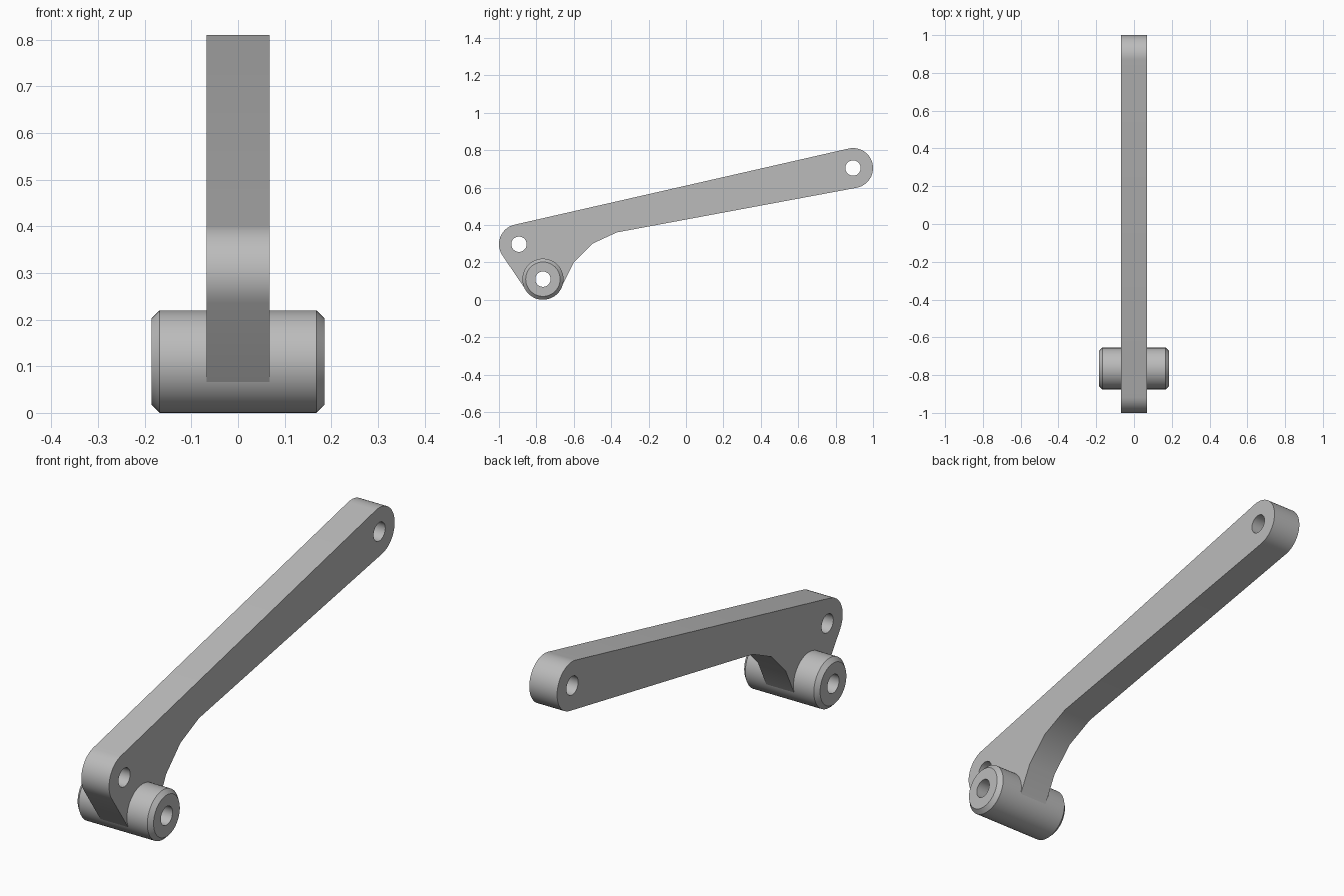
import bpy, bmesh
from math import sin, cos, pi, radians, atan2, hypot, acos
from mathutils import Matrix

if "Cube" in bpy.data.objects:
    bpy.data.objects.remove(bpy.data.objects["Cube"])

grey = bpy.data.materials.new("plain grey")
grey.use_nodes = True
colour = (0.5, 0.5, 0.5, 1)
grey.diffuse_color = colour
grey.node_tree.nodes["Principled BSDF"].inputs["Base Color"].default_value = colour

# Pivot centres in the side plane (y, z)
REAR, FRONT, BOSS = (0.893, 0.704), (-0.893, 0.297), (-0.765, 0.11)
END_R, HOLE_R, BOSS_R = 0.107, 0.041, 0.11
ARM_HALF, BOSS_HALF, CHAMFER = 0.068, 0.186, 0.018


def arc(centre, r, start, end, n):
    angles = [radians(start + (end - start) * i / n) for i in range(n + 1)]
    return [(centre[0] + r * cos(a), centre[1] + r * sin(a)) for a in angles]


def circle(centre, r, n=40):
    return arc(centre, r, 0, 360, n)[:-1]


def finish(obj):
    obj.data.materials.clear()
    obj.data.materials.append(grey)
    bpy.ops.object.select_all(action='DESELECT')
    obj.select_set(True)
    bpy.context.view_layer.objects.active = obj
    bpy.ops.object.shade_smooth_by_angle(angle=radians(30))


# Lever arm: side outline with three holes, extruded across x
outline = (arc(REAR, END_R, -79.4, 102.9, 20)
           + arc(FRONT, END_R, 102.9, 215, 14)
           + arc(BOSS, BOSS_R - 0.002, 215, 333, 14)
           + [(-0.6, 0.2), (-0.5, 0.3), (-0.37, 0.36)])
curve = bpy.data.curves.new("lever_arm", 'CURVE')
curve.dimensions = '2D'
curve.fill_mode = 'BOTH'
curve.extrude = ARM_HALF
for loop in (outline, circle(REAR, HOLE_R), circle(FRONT, HOLE_R), circle(BOSS, 0.07)):
    spline = curve.splines.new('POLY')
    spline.points.add(len(loop) - 1)
    for point, (y, z) in zip(spline.points, loop):
        point.co = (y, z, 0, 1)
    spline.use_cyclic_u = True
arm = bpy.data.objects.new("lever_arm", curve)
bpy.context.collection.objects.link(arm)
bpy.ops.object.select_all(action='DESELECT')
arm.select_set(True)
bpy.context.view_layer.objects.active = arm
bpy.ops.object.convert(target='MESH')
arm = bpy.context.view_layer.objects.active
arm.data.transform(Matrix(((0, 0, 1, 0), (1, 0, 0, 0), (0, 1, 0, 0), (0, 0, 0, 1))))
bm = bmesh.new()
bm.from_mesh(arm.data)
bmesh.ops.remove_doubles(bm, verts=bm.verts, dist=0.0001)
bmesh.ops.recalc_face_normals(bm, faces=bm.faces)
bm.to_mesh(arm.data)
bm.free()
finish(arm)

# Pivot boss: chamfered sleeve with a through bore
profile = [(-BOSS_HALF, HOLE_R), (-BOSS_HALF, BOSS_R - CHAMFER),
           (-BOSS_HALF + CHAMFER, BOSS_R), (BOSS_HALF - CHAMFER, BOSS_R),
           (BOSS_HALF, BOSS_R - CHAMFER), (BOSS_HALF, HOLE_R)]
bm = bmesh.new()
rings = [[bm.verts.new((x, y, z)) for y, z in circle(BOSS, r, 48)] for x, r in profile]
for a, b in zip(rings, rings[1:] + rings[:1]):
    for i in range(48):
        j = (i + 1) % 48
        bm.faces.new((a[i], a[j], b[j], b[i]))
bmesh.ops.recalc_face_normals(bm, faces=bm.faces)
mesh = bpy.data.meshes.new("pivot_boss")
bm.to_mesh(mesh)
bm.free()
boss = bpy.data.objects.new("pivot_boss", mesh)
bpy.context.collection.objects.link(boss)
finish(boss)
